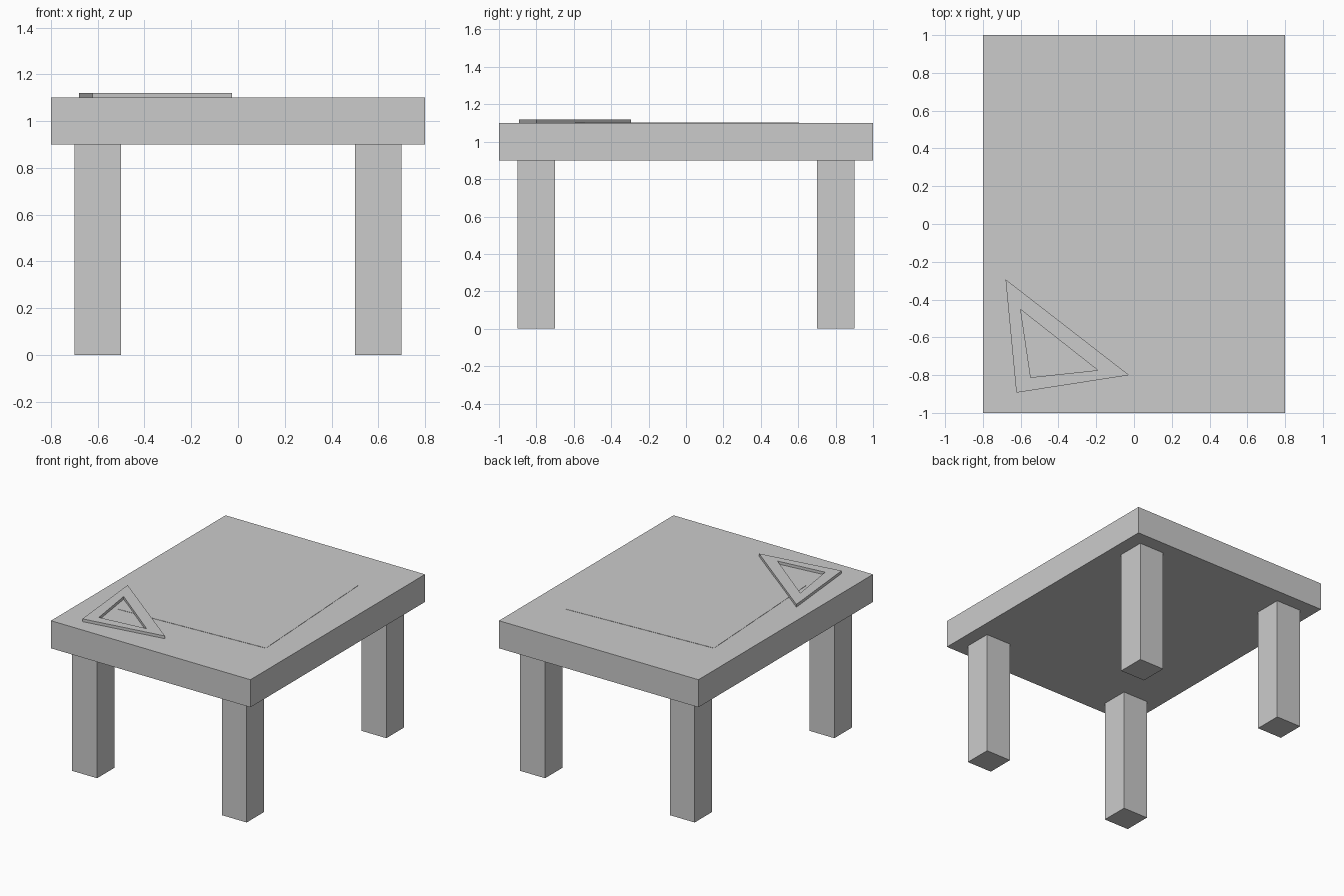
import bpy
import bmesh
from math import radians

if "Cube" in bpy.data.objects:
    bpy.data.objects.remove(bpy.data.objects["Cube"])


def new_object(name, bm):
    bmesh.ops.recalc_face_normals(bm, faces=bm.faces[:])
    mesh = bpy.data.meshes.new(name)
    bm.to_mesh(mesh)
    bm.free()
    obj = bpy.data.objects.new(name, mesh)
    bpy.context.collection.objects.link(obj)
    return obj


def box(name, centre, size, turn=0.0):
    bm = bmesh.new()
    bmesh.ops.create_cube(bm, size=1.0)
    bmesh.ops.scale(bm, vec=size, verts=bm.verts)
    obj = new_object(name, bm)
    obj.location = centre
    obj.rotation_euler.z = radians(turn)
    return obj


def frame(name, outer, inner, z0, z1):
    """Flat plate with a matching cut-out: four rings joined by quads."""
    bm = bmesh.new()
    rings = [[bm.verts.new((x, y, z)) for x, y in pts]
             for pts, z in ((outer, z0), (outer, z1), (inner, z1), (inner, z0))]
    n = len(outer)
    for r in range(4):
        a, b = rings[r], rings[(r + 1) % 4]
        for i in range(n):
            j = (i + 1) % n
            bm.faces.new((a[i], a[j], b[j], b[i]))
    return new_object(name, bm)


# Table top
box("table_top", (0, 0, 1.0), (1.6, 2.0, 0.2))

# Four square legs
for y_name, y in (("front", -0.8), ("back", 0.8)):
    for x_name, x in (("left", -0.6), ("right", 0.6)):
        box(f"{y_name}_{x_name}_leg", (x, y, 0.45), (0.2, 0.2, 0.9))

# Thin sheet of paper, slightly turned
box("paper_sheet", (0, 0, 1.101), (1.146, 1.146, 0.002), turn=3.1)

# Drawing triangle lying on the front left corner
frame("set_square",
      [(-0.68, -0.293), (-0.623, -0.893), (-0.026, -0.8)],
      [(-0.6, -0.453), (-0.547, -0.812), (-0.192, -0.774)],
      1.1, 1.12)
